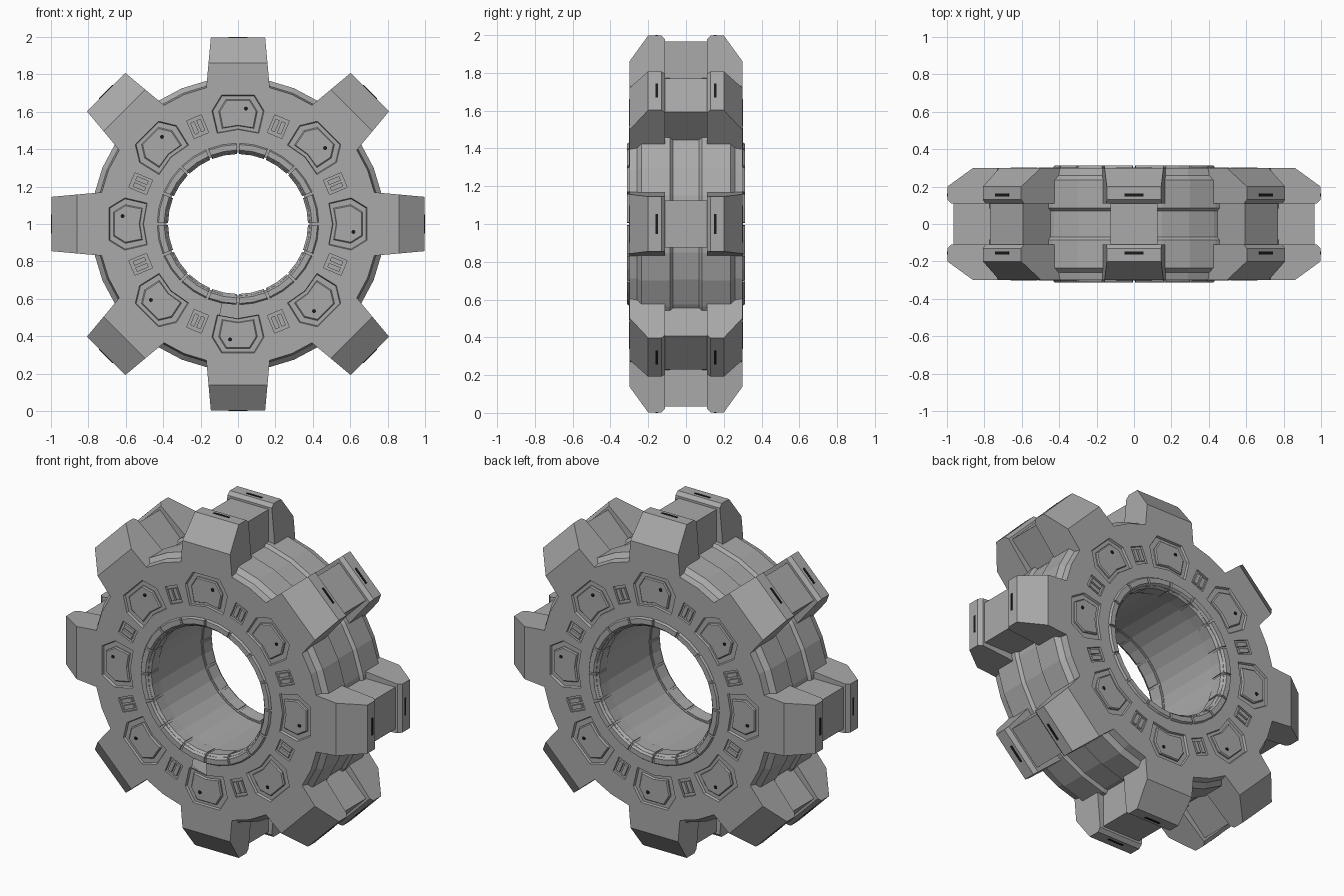
import bpy, bmesh, math

if "Cube" in bpy.data.objects:
    bpy.data.objects.remove(bpy.data.objects["Cube"])

STEEL = bpy.data.materials.new("steel_grey")
STEEL.diffuse_color = (0.40, 0.40, 0.40, 1)
STEEL.use_nodes = True
STEEL.node_tree.nodes["Principled BSDF"].inputs["Base Color"].default_value = STEEL.diffuse_color
BLACK = bpy.data.materials.new("black_mark")
BLACK.diffuse_color = (0.01, 0.01, 0.01, 1)
BLACK.use_nodes = True
BLACK.node_tree.nodes["Principled BSDF"].inputs["Base Color"].default_value = BLACK.diffuse_color

EIGHTHS = [i * math.pi / 4 for i in range(8)]
SIDES = (1, -1)


def place(t, r, d, ang, side=1):
    """Tangent, radius, depth towards the face -> world; side -1 is the back."""
    x = t * math.cos(ang) + r * math.sin(ang)
    z = -t * math.sin(ang) + r * math.cos(ang) + 1
    return (x * side, -d * side, z)


def loft(bm, rings, cap=True, closed=False):
    """Skin a list of point rings with quads."""
    vs = [[bm.verts.new(p) for p in ring] for ring in rings]
    n = len(vs[0])
    pairs = list(zip(vs, vs[1:])) + ([(vs[-1], vs[0])] if closed else [])
    for a, b in pairs:
        for i in range(n):
            j = (i + 1) % n
            bm.faces.new((a[i], a[j], b[j], b[i]))
    if cap and not closed:
        bm.faces.new(vs[0][::-1])
        bm.faces.new(vs[-1])


def prism(bm, pts, levels, ang, side):
    """Stack an outline at (depth, scale) levels."""
    ct = sum(p[0] for p in pts) / len(pts)
    cr = sum(p[1] for p in pts) / len(pts)
    loft(bm, [[place(ct + (t - ct) * s, cr + (r - cr) * s, d, ang, side)
               for t, r in pts] for d, s in levels])


def finish(bm, name, mat=STEEL):
    bmesh.ops.recalc_face_normals(bm, faces=bm.faces[:])
    me = bpy.data.meshes.new(name)
    bm.to_mesh(me)
    bm.free()
    me.materials.append(mat)
    ob = bpy.data.objects.new(name, me)
    bpy.context.collection.objects.link(ob)
    return ob


def mirrored(half):
    """Outline symmetric about the radial line."""
    return half + [(-t, r) for t, r in reversed(half) if t > 0]


def rect(t, r, w, h):
    return [(t - w, r - h), (t + w, r - h), (t + w, r + h), (t - w, r + h)]


# Main ring: stepped tread outside, plain bore inside
half = [(0.385, 0.30), (0.75, 0.30), (0.758, 0.26), (0.785, 0.235),
        (0.785, 0.085), (0.768, 0.07)]
profile = half + [(r, -d) for r, d in reversed(half)]
bm = bmesh.new()
loft(bm, [[place(0, r, d, i * math.pi / 16) for r, d in profile]
          for i in range(32)], closed=True)
body = finish(bm, "gear_body")

# Paired teeth on the front and back plates, with chamfered tips
tooth = [(0.11, 0.62), (0.30, 0.62), (0.30, 0.86), (0.20, 0.998),
         (0.13, 0.998), (0.11, 0.978)]
bm = bmesh.new()
for ang in EIGHTHS:
    for side in SIDES:
        loft(bm, [[place(s * (0.145 + (1 - r) * 0.09), r, d, ang, side)
                   for d, r in tooth] for s in (-1, 1)])
teeth = finish(bm, "teeth")

# Recess cutters for the large panels and the small vents
panel_outer = mirrored([(0.088, 0.69), (0.14, 0.605), (0.112, 0.485), (0, 0.505)])
panel_inner = mirrored([(0.064, 0.666), (0.103, 0.603), (0.085, 0.511), (0, 0.525)])
OFFSET = math.pi / 8
bm = bmesh.new()
for ang in EIGHTHS:
    for side in SIDES:
        prism(bm, panel_outer, [(0.287, 0.96), (0.301, 1), (0.33, 1)], ang, side)
        prism(bm, rect(0, 0.563, 0.042, 0.051),
              [(0.287, 1), (0.33, 1)], ang + OFFSET, side)
cutter = finish(bm, "recess_cutter")

for tool, op in ((teeth, 'UNION'), (cutter, 'DIFFERENCE')):
    tool.hide_render = True
    mod = body.modifiers.new(op.title(), 'BOOLEAN')
    mod.operation = op
    mod.solver = 'EXACT'
    mod.object = tool
bpy.context.view_layer.update()
result = bpy.data.meshes.new_from_object(
    body.evaluated_get(bpy.context.evaluated_depsgraph_get()))
body.modifiers.clear()
body.data = result
for tool in (teeth, cutter):
    bpy.data.objects.remove(tool)

# Narrower blocks joining each pair of teeth
bm = bmesh.new()
for ang in EIGHTHS:
    prism(bm, rect(0, 0.79, 0.125, 0.175), [(-0.12, 1), (0.12, 1)], ang, 1)
finish(bm, "tooth_bridges")

# Raised panels sitting in the recesses
bm = bmesh.new()
for ang in EIGHTHS:
    for side in SIDES:
        prism(bm, panel_inner, [(0.28, 1), (0.295, 1), (0.301, 0.94)], ang, side)
finish(bm, "face_panels")

# Twin bars in each vent
bm = bmesh.new()
for ang in EIGHTHS:
    for side in SIDES:
        for t in (-0.018, 0.018):
            prism(bm, rect(t, 0.563, 0.012, 0.034),
                  [(0.28, 1), (0.299, 1)], ang + OFFSET, side)
finish(bm, "vent_bars")

# Segmented lip around the bore
lip = [(0.378, 0.21), (0.374, 0.285), (0.395, 0.312), (0.425, 0.312),
       (0.432, 0.302), (0.432, 0.25), (0.41, 0.21)]
gap = 0.016
bm = bmesh.new()
for side in SIDES:
    for i in range(16):
        a0, a1 = i * OFFSET + gap, (i + 1) * OFFSET - gap
        loft(bm, [[place(0, r, d, a, side) for r, d in lip]
                  for a in (a0, (a0 + a1) / 2, a1)])
finish(bm, "bore_lip_segments")

# Continuous liner behind the lip segments
liner = [(0.382, 0.20), (0.382, 0.295), (0.42, 0.302), (0.42, 0.20)]
bm = bmesh.new()
for side in SIDES:
    loft(bm, [[place(0, r, d, i * OFFSET / 2, side) for r, d in liner]
              for i in range(32)], closed=True)
finish(bm, "bore_liner")

# Dark marks: a dot on each panel and a slot on each tooth tip
dot = [(0.042 + 0.011 * math.cos(i * math.pi / 4),
        0.617 + 0.011 * math.sin(i * math.pi / 4)) for i in range(8)]
bm = bmesh.new()
for ang in EIGHTHS:
    for side in SIDES:
        prism(bm, dot, [(0.297, 1), (0.303, 1)], ang, side)
finish(bm, "panel_dots", BLACK)
bm = bmesh.new()
for ang in EIGHTHS:
    for side in SIDES:
        prism(bm, rect(0, 0.9965, 0.052, 0.0035),
              [(0.148, 1), (0.162, 1)], ang, side)
finish(bm, "tip_slots", BLACK)
